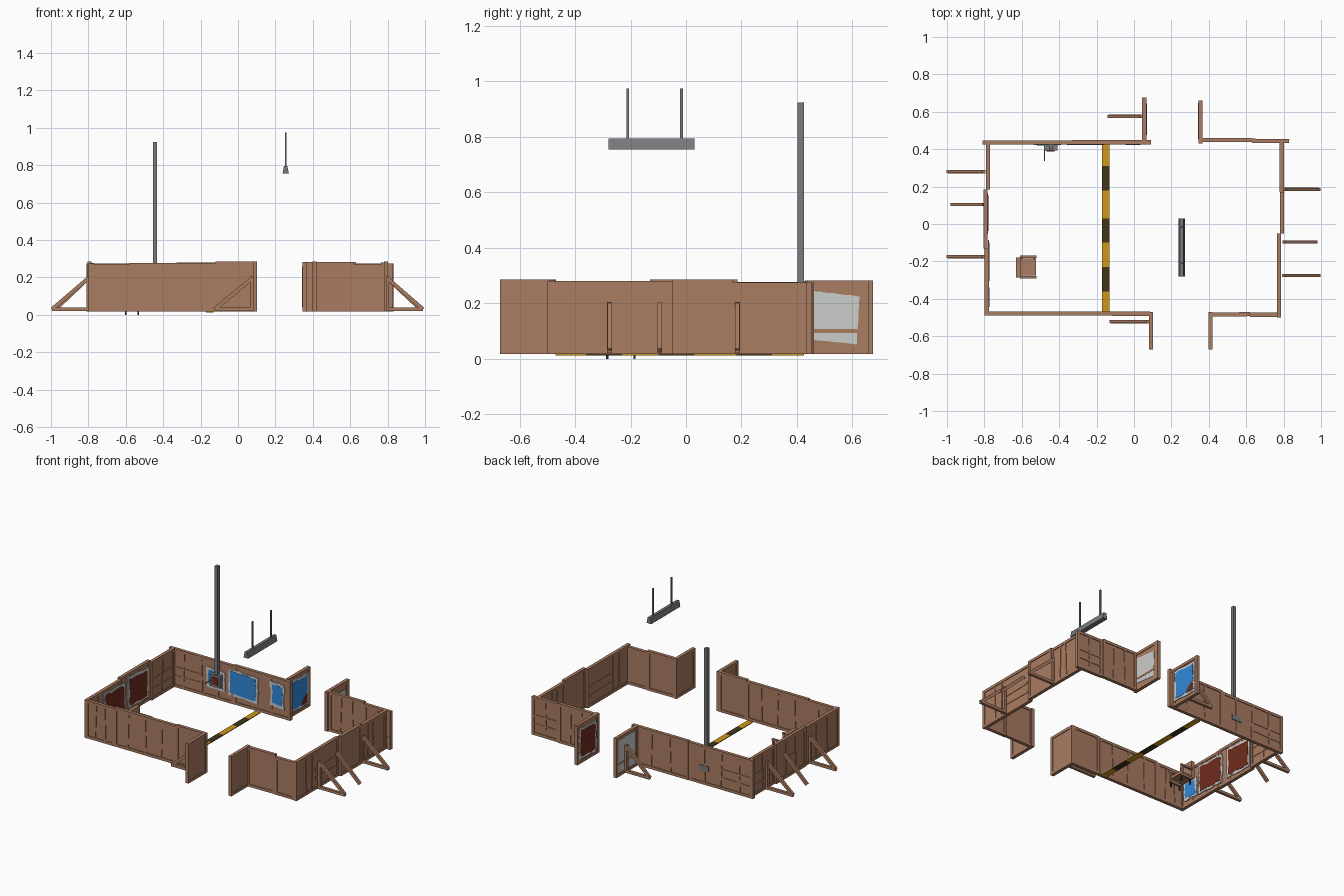
import bpy, bmesh, math, random
from mathutils import Vector, Matrix

if "Cube" in bpy.data.objects:
    bpy.data.objects.remove(bpy.data.objects["Cube"])

random.seed(4)


def material(name, r, g, b):
    m = bpy.data.materials.new(name)
    m.diffuse_color = (r, g, b, 1)
    m.use_nodes = True
    m.node_tree.nodes["Principled BSDF"].inputs["Base Color"].default_value = m.diffuse_color
    return m


WOOD = material("plywood brown", .40, .20, .12)
METAL = material("metal grey", .20, .20, .21)
YELLOW = material("hazard yellow", .62, .31, .01)
DARK = material("hazard dark", .055, .035, .01)
BLUE = material("poster blue", .03, .25, .70)
RED = material("poster dark red", .16, .025, .012)
PAPER = material("paper grey", .60, .61, .60)
BLACK = material("leg black", .03, .025, .02)
I = Matrix()


def finish(name, bm, mat):
    bmesh.ops.recalc_face_normals(bm, faces=bm.faces)
    me = bpy.data.meshes.new(name)
    bm.to_mesh(me)
    bm.free()
    me.materials.append(mat)
    ob = bpy.data.objects.new(name, me)
    bpy.context.collection.objects.link(ob)
    return ob


def box(bm, lo, hi, M=I):
    lo, hi = Vector(lo), Vector(hi)
    T = Matrix.Translation((lo + hi) / 2) @ Matrix.Diagonal((*(hi - lo), 1))
    return bmesh.ops.create_cube(bm, size=1, matrix=M @ T)["verts"]


def beam(bm, p, q, w, h, M=I):
    p, q = Vector(p), Vector(q)
    d = q - p
    T = Matrix.Translation((p + q) / 2) @ d.to_track_quat('X', 'Z').to_matrix().to_4x4()
    bmesh.ops.create_cube(bm, size=1, matrix=M @ T @ Matrix.Diagonal((d.length, w, h, 1)))


def boxes(name, mat, *pairs):
    bm = bmesh.new()
    for lo, hi in pairs:
        box(bm, lo, hi)
    return finish(name, bm, mat)


def wall_frame(a, b):
    """Local axes: x along the wall, y through it, z up."""
    ang = math.atan2(b[1] - a[1], b[0] - a[0])
    M = Matrix.Translation((a[0], a[1], 0)) @ Matrix.Rotation(ang, 4, 'Z')
    return M, math.hypot(b[0] - a[0], b[1] - a[1])


def panel(name, a, b, z1, studs=(), rails=(), z0=.018, board=.013):
    """Board in a timber frame; studs = (fraction, lean), rails = (u0, u1, z, rise)."""
    M, L = wall_frame(a, b)
    f, t = .018, .011
    bm = bmesh.new()
    box(bm, (.004, -board / 2, z0 + .004), (L - .004, board / 2, z1 - .004), M)
    for z in (z0, z1 - f):
        box(bm, (0, -t, z), (L, t, z + f), M)
    for u in (0, L - f):
        box(bm, (u, -t, z0 + f), (u + f, t, z1 - f), M)
    for s, lean in studs:
        beam(bm, (s * L - lean, 0, z0 + f), (s * L + lean, 0, z1 - f), .0205, .013, M)
    for u0, u1, z, rise in rails:
        beam(bm, (u0 * L, 0, z), (u1 * L, 0, z + rise), .0195, .013, M)
    return finish(name, bm, WOOD)


# Wall panels
S3 = ((.22, .003), (.5, -.004), (.76, .003))
S2 = ((.33, .004), (.66, -.003))
R = ((.45, .95, .15, .006), (.45, .95, .095, -.005))
panel("back_wall_left", (-.81, .435), (-.33, .435), .275, S3, ((.05, .5, .15, 0), (.05, .5, .09, .005)))
panel("back_wall_middle", (-.33, .437), (.09, .437), .28, S2)
panel("back_doorway_left", (.055, .447), (.055, .675), .283, (), ((.08, .92, .1, 0),))
panel("back_doorway_right", (.355, .43), (.355, .66), .283, ((.9, 0),), ((.08, .92, .1, 0),))
panel("back_wall_right", (.366, .45), (.63, .45), .283, S2)
panel("back_wall_far_right", (.63, .445), (.83, .443), .275, ((.5, .003),), ((.08, .92, .15, 0), (.08, .92, .09, .004)))
panel("right_wall_back", (.79, .17), (.79, .434), .275, ((.3, .004), (.5, -.004)))
panel("right_wall_middle", (.791, -.05), (.791, .17), .285)
panel("right_wall_front", (.775, -.50), (.775, -.05), .28, ((.25, -.004), (.39, .003)), R)
panel("front_wall_right", (.62, -.485), (.768, -.485), .27)
panel("front_wall_doorway", (.41, -.485), (.62, -.482), .283)
panel("front_doorway_right", (.41, -.67), (.41, -.47), .285)
panel("front_doorway_left", (.09, -.67), (.09, -.47), .285)
panel("front_wall_left", (-.79, -.478), (-.58, -.478), .272, S2)
panel("front_wall_middle", (-.58, -.478), (-.12, -.478), .278, S3)
panel("front_wall_center", (-.12, -.48), (.085, -.48), .285)
panel("left_wall_front", (-.787, -.49), (-.787, -.13), .275, S2)
panel("left_wall_middle", (-.793, -.13), (-.793, .185), .285, S2, ((.35, .64, .15, .004),))
panel("left_wall_back", (-.781, .185), (-.781, .43), .277, ((.5, .004),), ((.05, .95, .15, .005), (.05, .95, .09, -.004)))


# Braces: slanted prop, with a floor bar where full
def brace(name, top, foot, full=True):
    bm = bmesh.new()
    y = top[1]
    beam(bm, (*top, .195), (foot[0], y, .03), .016, .02)
    if full:
        beam(bm, (*top, .03), (foot[0], y, .03), .018, .018)
        box(bm, (top[0] - .008, y - .009, .02), (top[0] + .008, y + .009, .205))
    finish(name, bm, WOOD)


for i, (y, full) in enumerate([(.28, True), (.105, False), (-.175, True)]):
    brace(f"left_brace_{i}", (-.802, y), (-.995 if full else -.975, y), full)
for i, (y, full) in enumerate([(.185, True), (-.095, False), (-.275, True)]):
    brace(f"right_brace_{i}", (.8, y), (.99 if full else .975, y), full)
brace("front_brace", (.075, -.522), (-.125, -.522))
brace("back_brace", (.04, .576), (-.135, .576))


# Torn posters: ragged paper plate with a smaller coloured plate on it
def plate(name, M, corners, y0, y1, jag, mat):
    bm = bmesh.new()
    pts = []
    for i, c in enumerate(corners):
        c, n = Vector(c), Vector(corners[(i + 1) % 4])
        for k in range(6):
            p = c.lerp(n, k / 6)
            pts.append((p.x + random.uniform(-jag, jag), p.y + random.uniform(-jag, jag)))
    vs = [bm.verts.new(M @ Vector((u, y0, z))) for u, z in pts]
    r = bmesh.ops.extrude_face_region(bm, geom=[bm.faces.new(vs)])
    shift = M.to_3x3() @ Vector((0, y1 - y0, 0))
    bmesh.ops.translate(bm, vec=shift, verts=[g for g in r["geom"] if isinstance(g, bmesh.types.BMVert)])
    finish(name, bm, mat)


def poster(name, a, b, z0, z1, mat):
    """Faces to the right of the direction a -> b."""
    M, L = wall_frame(a, b)

    def quad(m):
        return [(m, z0 + m), (L - m, z0 + m - .008), (L - m, z1 - m - .008), (m, z1 - m)]
    plate(name + "_paper", M, quad(0), -.006, -.0125, .005, PAPER)
    plate(name + "_print", M, quad(.015), -.0125, -.014, .005, mat)


poster("back_poster_left", (-.37, .437), (-.15, .437), .075, .25, BLUE)
poster("back_poster_right", (-.06, .437), (.045, .437), .09, .25, BLUE)
poster("back_poster_box", (-.53, .435), (-.395, .435), .09, .22, BLUE)
poster("left_poster_blue", (-.787, -.455), (-.787, -.33), .06, .19, BLUE)
poster("left_poster_red_front", (-.787, -.315), (-.787, -.09), .05, .25, RED)
poster("left_poster_red_back", (-.793, -.05), (-.793, .165), .05, .255, RED)
poster("doorway_poster_red", (.355, .645), (.355, .46), .05, .255, RED)
poster("doorway_poster_blue", (.055, .465), (.055, .655), .05, .26, BLUE)
M, L = wall_frame((.055, .465), (.055, .655))
plate("doorway_poster_accent", M, [(.11, .06), (.172, .055), (.172, .12), (.14, .10)], -.0135, -.0155, .003, RED)

# Grey sheets on the reverse of the doorway panels and the back wall
M, L = wall_frame((.355, .43), (.355, .66))
plate("doorway_sheet_right", M, [(.02, .07), (.185, .05), (.195, .225), (.02, .245)], -.006, -.0085, .002, PAPER)
M, L = wall_frame((.055, .675), (.055, .447))
plate("doorway_sheet_left", M, [(.02, .045), (.205, .04), (.205, .26), (.02, .26)], -.006, -.0085, .002, PAPER)
boxes("wall_back_plate", METAL, ((-.48, .441, .11), (-.41, .447, .145)))

# Hazard stripe on the floor
cuts = [-.47, -.36, -.23, -.10, .03, .18, .31, .425]
for i, (y0, y1) in enumerate(zip(cuts, cuts[1:])):
    boxes(f"floor_stripe_{i}", DARK if i % 2 else YELLOW, ((-.17, y0, .012), (-.13, y1, .017)))

# Switch box with conduit
boxes("switch_box", METAL, ((-.482, .392, .115), (-.41, .426, .195)))
boxes("switch_box_face", RED, ((-.468, .388, .13), (-.424, .393, .18)))
boxes("switch_conduit", METAL, ((-.455, .402, .19), (-.433, .426, .925)))
boxes("switch_lever", METAL, ((-.481, .338, .15), (-.476, .395, .156)))

# Hanging lamp: tapered housing and two rods
bm = bmesh.new()
for v in box(bm, (.238, -.28, .755), (.272, .03, .795)):
    if v.co.z > .78:
        v.co.x = .255 + (v.co.x - .255) * .55
for y in (-.21, -.016):
    box(bm, (.251, y - .005, .79), (.259, y + .005, .975))
finish("hanging_lamp", bm, METAL)

# Armchair
boxes("chair_seat", WOOD, ((-.615, -.275, .05), (-.525, -.185, .068)))
boxes("chair_back", WOOD, ((-.63, -.285, .05), (-.605, -.178, .165)))
for i, y in enumerate((-.292, -.182)):
    boxes(f"chair_arm_{i}", WOOD, ((-.61, y, .1), (-.52, y + .014, .112)),
          ((-.535, y, .03), (-.522, y + .014, .1)), ((-.61, y, .03), (-.522, y + .014, .045)))
boxes("chair_legs", BLACK, *[((x, y, 0), (x + .008, y + .008, .052))
                             for x in (-.605, -.537) for y in (-.288, -.19)])
